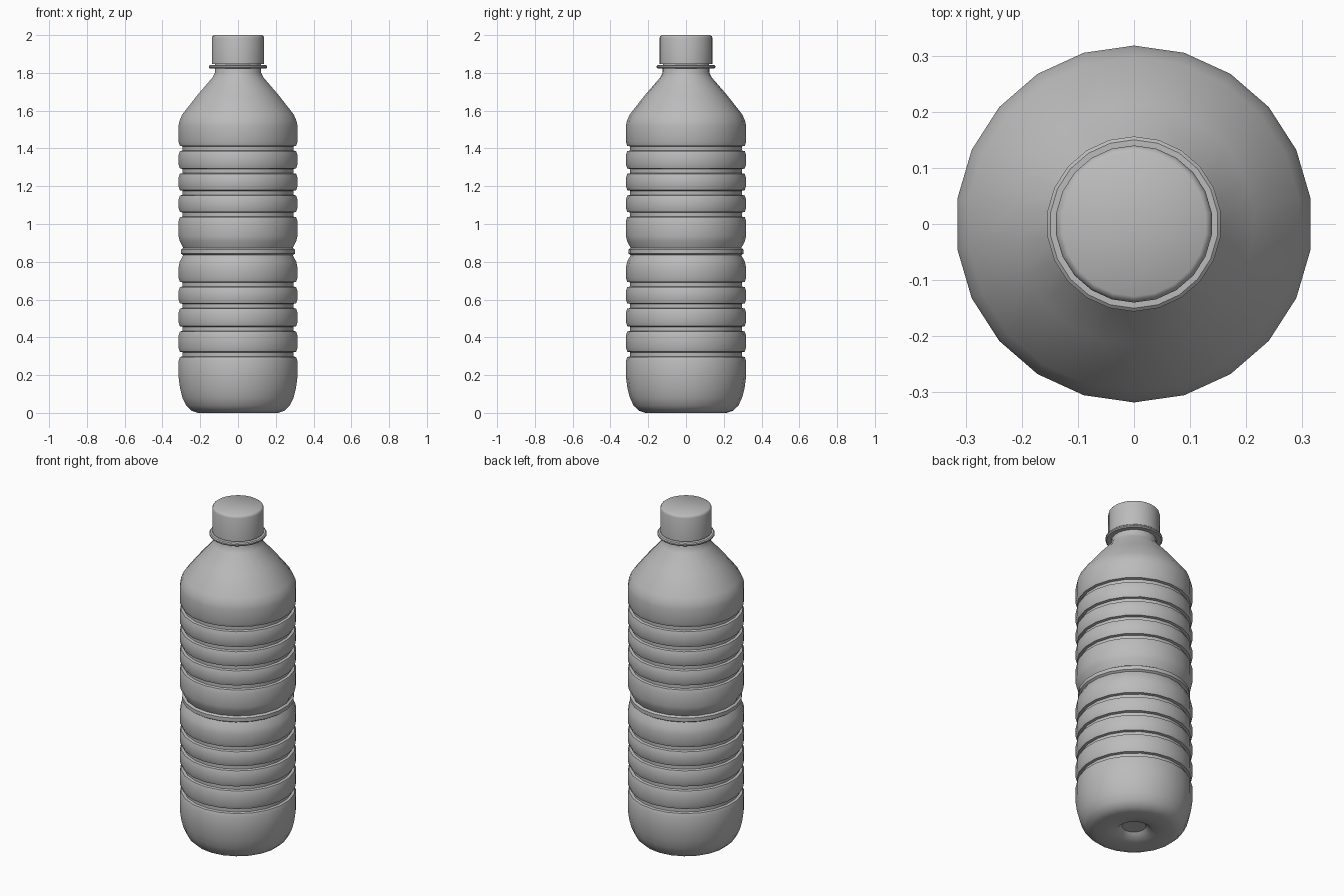
import bpy, bmesh, math

if "Cube" in bpy.data.objects:
    bpy.data.objects.remove(bpy.data.objects["Cube"])

SIDES = 22
plastic = bpy.data.materials.new("grey_plastic")
plastic.diffuse_color = (0.5, 0.5, 0.5, 1)
plastic.use_nodes = True
plastic.node_tree.nodes["Principled BSDF"].inputs["Base Color"].default_value = plastic.diffuse_color


def lathe(name, profile, angle=40):
    """Spin (radius, height) points around z; radius 0 closes to a single point."""
    bm = bmesh.new()
    rings = []
    for r, z in profile:
        if r == 0:
            rings.append([bm.verts.new((0, 0, z))] * SIDES)
        else:
            rings.append([bm.verts.new((r * math.sin(2 * math.pi * i / SIDES),
                                        r * math.cos(2 * math.pi * i / SIDES), z))
                          for i in range(SIDES)])
    for a, b in zip(rings, rings[1:]):
        for i in range(SIDES):
            j = (i + 1) % SIDES
            quad = list(dict.fromkeys((a[i], a[j], b[j], b[i])))
            bm.faces.new(quad)
    bmesh.ops.recalc_face_normals(bm, faces=bm.faces)
    mesh = bpy.data.meshes.new(name)
    bm.to_mesh(mesh)
    bm.free()
    mesh.materials.append(plastic)
    obj = bpy.data.objects.new(name, mesh)
    bpy.context.collection.objects.link(obj)
    bpy.context.view_layer.objects.active = obj
    obj.select_set(True)
    bpy.ops.object.shade_smooth_by_angle(angle=math.radians(angle))
    obj.select_set(False)
    return obj


def groove(z):
    """Narrow pressed ring between two rounded ribs."""
    return [(0.318, z - 0.035), (0.311, z - 0.014), (0.296, z - 0.011),
            (0.296, z + 0.011), (0.311, z + 0.014), (0.318, z + 0.035)]


# Base with a recessed centre dimple and rounded lower edge
body = [(0, 0.035), (0.065, 0.033), (0.095, 0.006), (0.15, 0.003), (0.215, 0),
        (0.25, 0.012), (0.277, 0.038), (0.297, 0.08), (0.31, 0.13), (0.318, 0.19)]
# Lower ribs
for z in (0.31, 0.445, 0.566, 0.68):
    body += groove(z)
# Pinched waist with a thin raised ring
body += [(0.318, 0.77), (0.312, 0.80), (0.293, 0.835), (0.305, 0.843),
         (0.305, 0.865), (0.293, 0.873), (0.312, 0.91), (0.318, 0.935)]
# Upper ribs
for z in (1.05, 1.165, 1.28, 1.40):
    body += groove(z)
# Shoulder and neck
body += [(0.318, 1.52), (0.313, 1.545), (0.298, 1.58), (0.215, 1.685),
         (0.137, 1.775), (0.124, 1.80), (0.122, 1.85), (0, 1.85)]
lathe("bottle_body", body)

# Support ring under the cap
lathe("neck_ring", [(0.11, 1.823), (0.15, 1.823), (0.156, 1.829),
                    (0.156, 1.836), (0.15, 1.841), (0.11, 1.841)])

# Screw cap
lathe("cap", [(0, 1.846), (0.14, 1.846), (0.14, 1.985), (0.137, 1.994),
              (0.129, 2.0), (0, 2.0)], 50)
